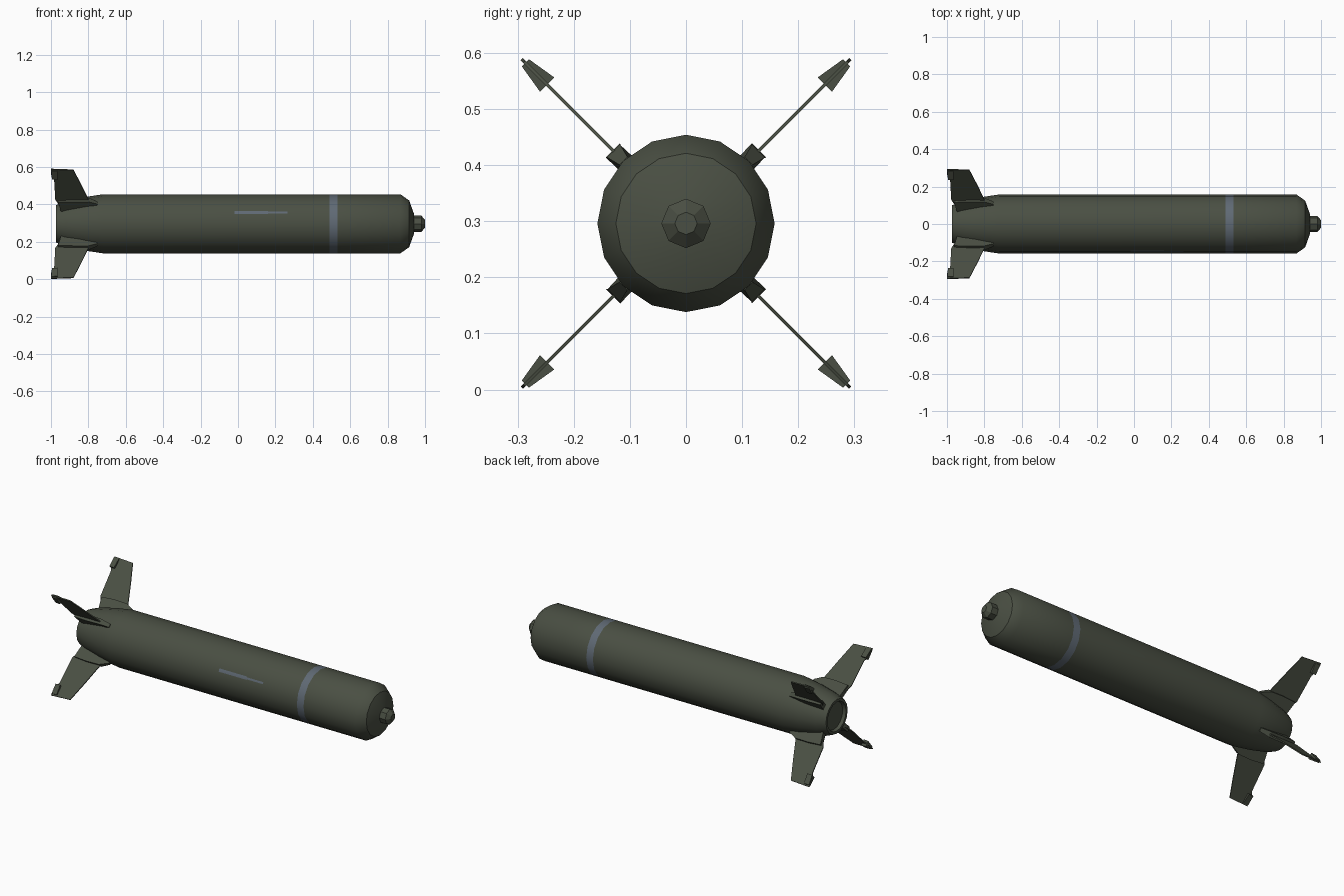
import bpy, bmesh, math
from mathutils import Matrix, Vector

if "Cube" in bpy.data.objects:
    bpy.data.objects.remove(bpy.data.objects["Cube"])

CZ = 0.296   # height of the body axis
R = 0.158    # body radius


def material(name, rgb):
    m = bpy.data.materials.new(name)
    m.diffuse_color = (*rgb, 1)
    m.use_nodes = True
    m.node_tree.nodes["Principled BSDF"].inputs["Base Color"].default_value = m.diffuse_color
    return m


OLIVE = material("olive_paint", (0.068, 0.078, 0.056))
STRIPE = material("blue_grey_paint", (0.115, 0.142, 0.175))


def finish(bm, name, mats, smooth=None):
    bmesh.ops.recalc_face_normals(bm, faces=bm.faces[:])
    me = bpy.data.meshes.new(name)
    bm.to_mesh(me)
    bm.free()
    ob = bpy.data.objects.new(name, me)
    bpy.context.collection.objects.link(ob)
    ob.location.z = CZ
    for m in mats:
        me.materials.append(m)
    if smooth:
        bpy.ops.object.select_all(action='DESELECT')
        ob.select_set(True)
        bpy.context.view_layer.objects.active = ob
        bpy.ops.object.shade_smooth_by_angle(angle=math.radians(smooth))
    return ob


def revolve(profile, sides):
    """Closed solid of revolution about x from (x, radius) points."""
    bm = bmesh.new()
    rings = []
    for x, r in profile:
        rings.append([bm.verts.new((x, r * math.cos(i * math.tau / sides),
                                    r * math.sin(i * math.tau / sides)))
                      for i in range(sides)])
    for a, b in zip(rings, rings[1:]):
        for i in range(sides):
            j = (i + 1) % sides
            bm.faces.new((a[i], a[j], b[j], b[i]))
    bm.faces.new(rings[0])
    bm.faces.new(rings[-1])
    return bm


def slab(rows, name, angle):
    """Radial plate from (x, radius, half thickness) outline, turned about x."""
    bm = bmesh.new()
    a = [bm.verts.new((x, -t, r)) for x, r, t in rows]
    b = [bm.verts.new((x, t, r)) for x, r, t in rows]
    bm.faces.new(a)
    bm.faces.new(b)
    n = len(rows)
    for i in range(n):
        j = (i + 1) % n
        bm.faces.new((a[i], a[j], b[j], b[i]))
    bm.transform(Matrix.Rotation(angle, 4, 'X'))
    return finish(bm, name, [OLIVE])


def paint_mark(name, x0, x1, angles):
    """Thin painted strip lying on the body; y = -cos, z = sin."""
    bm = bmesh.new()
    r = R + 0.001
    cols = [[bm.verts.new((x, -r * math.cos(math.radians(a)),
                           r * math.sin(math.radians(a)))) for a in angles]
            for x in (x0, x1)]
    for i in range(len(angles) - 1):
        bm.faces.new((cols[0][i], cols[1][i], cols[1][i + 1], cols[0][i + 1]))
    bm.normal_update()
    for f in bm.faces:
        c = f.calc_center_median()
        if f.normal.dot(Vector((0, c.y, c.z))) < 0:
            f.normal_flip()
    me = bpy.data.meshes.new(name)
    bm.to_mesh(me)
    bm.free()
    me.materials.append(STRIPE)
    ob = bpy.data.objects.new(name, me)
    ob.location.z = CZ
    bpy.context.collection.objects.link(ob)


# Body with tapered tail, recessed rear plate and one painted band
body = revolve([(-0.955, 0.08), (-0.973, 0.085), (-0.973, 0.10), (-0.92, 0.121),
                (-0.82, 0.143), (-0.72, R), (0.49, R), (0.533, R), (0.868, R),
                (0.915, 0.125), (0.942, 0.05)], 16)
for f in body.faces:
    if 0.49 < f.calc_center_median().x < 0.533:
        f.material_index = 1
finish(body, "body", [OLIVE, STRIPE], 35)

# Nose plug
finish(revolve([(0.93, 0.044), (0.98, 0.044), (1.0, 0.02)], 8),
       "nose_plug", [OLIVE])

# Worn paint marks
paint_mark("front_mark_long", -0.02, 0.16, (19.5, 22.5, 26))
paint_mark("front_mark_short", 0.16, 0.265, (20.5, 22.5, 24.5))

# Four diagonal fins, each with a root fairing and a tip block
for k in range(4):
    ang = math.radians(45 + 90 * k)
    slab([(-0.79, 0.14, 0.003), (-0.80, 0.185, 0.003), (-0.84, 0.30, 0.003),
          (-0.88, 0.408, 0.003), (-1.0, 0.414, 0.003), (-0.998, 0.36, 0.003),
          (-0.983, 0.335, 0.003), (-0.977, 0.185, 0.003), (-0.94, 0.11, 0.003)],
         f"fin_{k + 1}", ang)
    slab([(-0.75, 0.135, 0.010), (-0.75, 0.158, 0.010), (-0.80, 0.182, 0.016),
          (-0.88, 0.184, 0.018), (-0.962, 0.178, 0.014), (-0.945, 0.10, 0.016),
          (-0.86, 0.11, 0.019)], f"fin_fairing_{k + 1}", ang)
    slab([(-0.965, 0.35, 0.018), (-0.965, 0.405, 0.009), (-0.998, 0.405, 0.008),
          (-0.995, 0.35, 0.016)], f"fin_tip_block_{k + 1}", ang)
